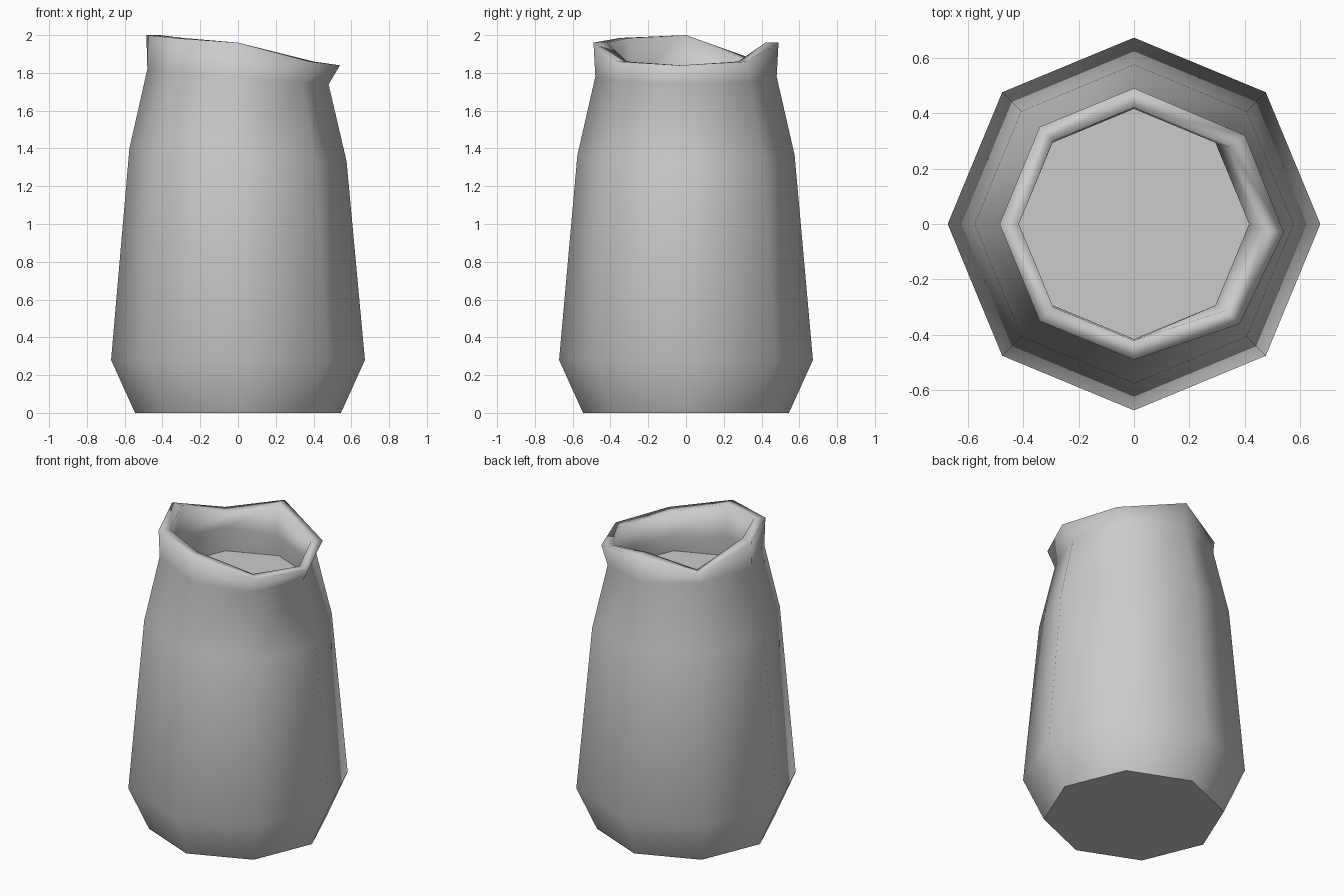
import bpy, bmesh
from math import sin, cos, pi
from mathutils import Vector

SIDES = 8
cube = bpy.data.objects.get("Cube")
if cube:
    bpy.data.objects.remove(cube, do_unlink=True)


def material(name, rgb):
    m = bpy.data.materials.new(name)
    m.use_nodes = True
    m.diffuse_color = (*rgb, 1)
    m.node_tree.nodes["Principled BSDF"].inputs["Base Color"].default_value = (*rgb, 1)
    return m


def ring(bm, radius, z, slant=0.0):
    """Octagon of vertices, tilted down towards the spout (+x)."""
    points = [(radius * cos(2 * pi * i / SIDES), radius * sin(2 * pi * i / SIDES))
              for i in range(SIDES)]
    return [bm.verts.new((x, y, z - slant * x)) for x, y in points]


def bridge(bm, lower, upper):
    for i in range(SIDES):
        j = (i + 1) % SIDES
        bm.faces.new((lower[i], lower[j], upper[j], upper[i]))


def cap(bm, verts):
    face = bm.faces.new(verts)
    for e in face.edges:
        e.smooth = False


# Uneven hand-shaped rim, anticlockwise from the spout
RIM = [(.54, -.03, 1.84), (.40, .32, 1.86), (0, .49, 1.96), (-.34, .35, 1.875),
       (-.485, 0, 2.0), (-.34, -.35, 1.985), (0, -.49, 1.96), (.38, -.36, 1.86)]
LIP = 0.07

bm = bmesh.new()

# Outer wall from the foot to the neck
rings = [ring(bm, .545, 0), ring(bm, .672, .28),
         ring(bm, .575, 1.365, .06), ring(bm, .48, 1.78, .083)]

# Rim, then the inner wall down to the fill level
rings.append([bm.verts.new(p) for p in RIM])
inner = []
for x, y, z in RIM:
    flat = Vector((x, y, 0))
    flat -= flat.normalized() * LIP
    inner.append(bm.verts.new((flat.x, flat.y, z)))
rings.append(inner)
rings += [ring(bm, .415, 1.75, .083), ring(bm, .43, 1.61)]

for lower, upper in zip(rings, rings[1:]):
    bridge(bm, lower, upper)
for f in bm.faces:
    f.smooth = True

# Base and flat inner floor
cap(bm, rings[0][::-1])
cap(bm, rings[-1])
bmesh.ops.recalc_face_normals(bm, faces=bm.faces[:])

mesh = bpy.data.meshes.new("jug")
bm.to_mesh(mesh)
bm.free()
jug = bpy.data.objects.new("jug", mesh)
bpy.context.collection.objects.link(jug)
mesh.materials.append(material("pale grey clay", (.6, .6, .6)))
